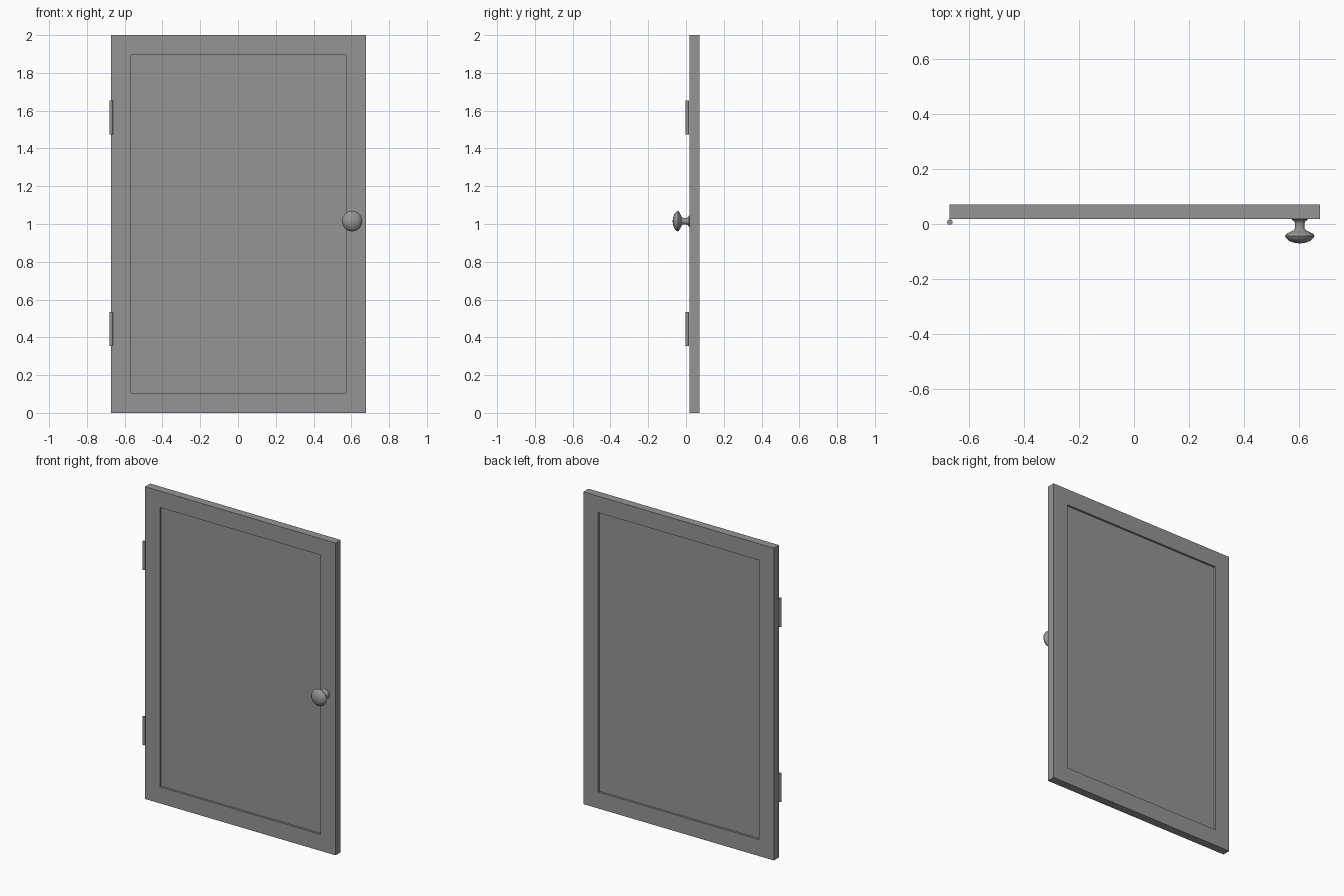
import bpy, bmesh
from math import radians
from mathutils import Matrix

cube = bpy.data.objects.get("Cube")
if cube:
    bpy.data.objects.remove(cube, do_unlink=True)

# One grey paint for the whole model
GREY = (0.3, 0.3, 0.3, 1)
paint = bpy.data.materials.new("grey_paint")
paint.use_nodes = True
paint.diffuse_color = GREY
paint.node_tree.nodes["Principled BSDF"].inputs["Base Color"].default_value = GREY


def finish(name, bm, smooth=False):
    """Turn a bmesh into a painted object."""
    bmesh.ops.recalc_face_normals(bm, faces=bm.faces)
    mesh = bpy.data.meshes.new(name)
    bm.to_mesh(mesh)
    bm.free()
    mesh.materials.append(paint)
    obj = bpy.data.objects.new(name, mesh)
    bpy.context.collection.objects.link(obj)
    if smooth:
        bpy.ops.object.select_all(action='DESELECT')
        obj.select_set(True)
        bpy.context.view_layer.objects.active = obj
        bpy.ops.object.shade_smooth_by_angle(angle=radians(40))
    return obj


# Door slab with a sunken panel on the front and back
LEFT, RIGHT, FRONT, BACK, HEIGHT = -0.672, 0.678, 0.019, 0.071, 2.0
BORDER, RECESS = 0.149, 0.013
bm = bmesh.new()
bmesh.ops.create_cube(bm, size=1, matrix=(
    Matrix.Translation(((LEFT + RIGHT) / 2, (FRONT + BACK) / 2, HEIGHT / 2))
    @ Matrix.Diagonal((RIGHT - LEFT, BACK - FRONT, HEIGHT, 1))))
bm.normal_update()
for panel in [f for f in bm.faces if abs(f.normal.y) > 0.9]:
    inward = -panel.normal.copy()
    bmesh.ops.inset_region(bm, faces=[panel], thickness=BORDER)
    # A zero-width inset gives the upright walls of the recess
    bmesh.ops.inset_individual(bm, faces=[panel], thickness=0)
    bmesh.ops.translate(bm, verts=panel.verts, vec=inward * RECESS)
finish("door", bm)

# Round knob: radius and y along the axis, from the foot to the dome
KNOB_X, KNOB_Z = 0.604, 1.015
profile = [(0, 0.021), (0.031, 0.021), (0.030, 0.016), (0.021, 0.011),
           (0.018, 0.004), (0.018, -0.016), (0.022, -0.023), (0.036, -0.029),
           (0.050, -0.037), (0.054, -0.043), (0.051, -0.050),
           (0.040, -0.061), (0.022, -0.068), (0, -0.071)]
bm = bmesh.new()
points = [bm.verts.new((KNOB_X + r, y, KNOB_Z)) for r, y in profile]
edges = [bm.edges.new(pair) for pair in zip(points, points[1:])]
bmesh.ops.spin(bm, geom=points + edges, cent=(KNOB_X, 0, KNOB_Z),
               axis=(0, 1, 0), angle=radians(360), steps=32)
bmesh.ops.remove_doubles(bm, verts=bm.verts, dist=0.0005)
finish("knob", bm, smooth=True)

# Hinge barrels on the right edge
for name, z in (("lower_hinge", 0.443), ("upper_hinge", 1.565)):
    bm = bmesh.new()
    bmesh.ops.create_cone(bm, cap_ends=True, segments=16, radius1=0.01,
                          radius2=0.01, depth=0.18,
                          matrix=Matrix.Translation((-0.671, 0.007, z)))
    finish(name, bm, smooth=True)
